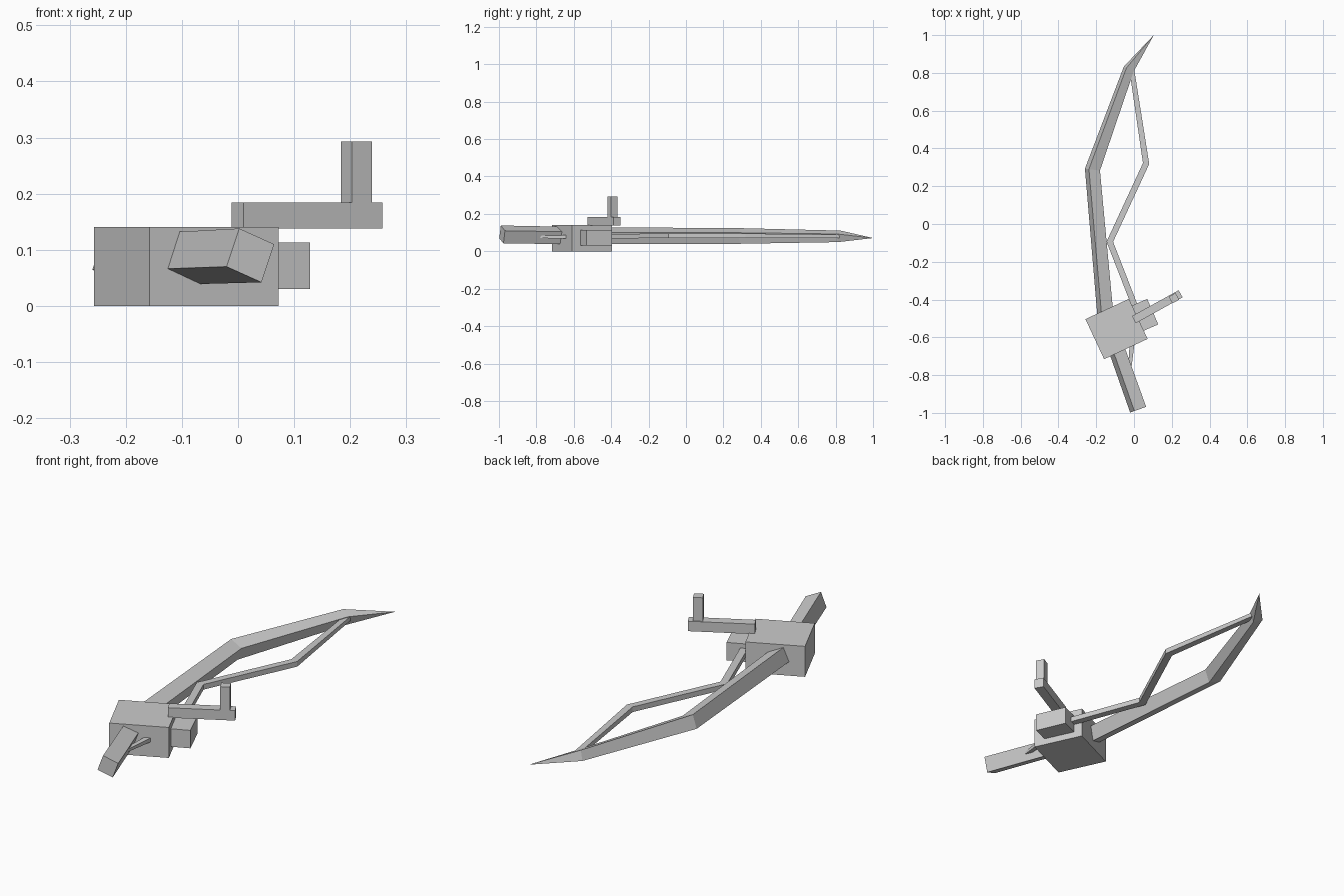
import bpy, bmesh, math
from mathutils import Vector, Matrix

cube = bpy.data.objects.get("Cube")
if cube:
    bpy.data.objects.remove(cube, do_unlink=True)

grey = bpy.data.materials.new("plain_grey")
grey.use_nodes = True
grey.diffuse_color = (0.6, 0.6, 0.6, 1)
bsdf = next(n for n in grey.node_tree.nodes if n.type == 'BSDF_PRINCIPLED')
bsdf.inputs["Base Color"].default_value = (0.6, 0.6, 0.6, 1)


def finish(name, bm):
    bmesh.ops.recalc_face_normals(bm, faces=bm.faces)
    mesh = bpy.data.meshes.new(name)
    bm.to_mesh(mesh)
    bm.free()
    mesh.materials.append(grey)
    obj = bpy.data.objects.new(name, mesh)
    bpy.context.scene.collection.objects.link(obj)
    return obj


def block(name, x, y, bottom, top, width, depth, degrees):
    """Box turned about the vertical axis."""
    bm = bmesh.new()
    place = (Matrix.Translation((x, y, (bottom + top) / 2))
             @ Matrix.Rotation(math.radians(degrees), 4, 'Z')
             @ Matrix.Diagonal((width, depth, top - bottom, 1)))
    bmesh.ops.create_cube(bm, size=1, matrix=place)
    return finish(name, bm)


def sweep(name, path, section):
    """Mitred bar along a path of (x, y, z, scale)."""
    bm = bmesh.new()
    pts = [Vector(p[:3]) for p in path]
    flat = [(b - a).to_2d().normalized() for a, b in zip(pts, pts[1:])]
    rings = []
    for i, p in enumerate(pts):
        before, after = flat[max(i - 1, 0)], flat[min(i, len(flat) - 1)]
        along = (before + after).normalized()
        side = Vector((along.y, -along.x, 0)) / along.dot(after)
        rings.append([bm.verts.new(p + (side * u + Vector((0, 0, v))) * path[i][3])
                      for u, v in section])
    for a, b in zip(rings, rings[1:]):
        for j in range(len(section)):
            k = (j + 1) % len(section)
            bm.faces.new((a[j], a[k], b[k], b[j]))
    bm.faces.new(rings[0])
    bm.faces.new(rings[-1])
    bmesh.ops.remove_doubles(bm, verts=bm.verts, dist=0.0005)
    return finish(name, bm)


# Handle and bent limb: one tilted square bar running to a point
tilted_square = [(-0.045, -0.02), (-0.021, 0.048), (0.045, 0.02), (0.021, -0.048)]
sweep("handle_and_limb", [
    (0.022, -0.983, 0.09, 1),
    (-0.15, -0.5, 0.083, 0.95),
    (-0.22, 0.288, 0.082, 0.87),
    (-0.028, 0.82, 0.08, 0.64),
    (0.105, 1.0, 0.071, 0.005)], tilted_square)

# Thin zigzag rod beside the limb
thin_bar = [(-0.016, -0.012), (-0.016, 0.012), (0.016, 0.012), (0.016, -0.012)]
sweep("thin_rod", [
    (-0.025, -0.79, 0.077, 0.5),
    (-0.01, -0.63, 0.077, 0.8),
    (0.03, -0.5, 0.08, 1),
    (-0.128, -0.094, 0.083, 1),
    (0.064, 0.32, 0.083, 1),
    (-0.012, 0.82, 0.08, 0.8)], thin_bar)

# Gear housing, side block and crank
block("housing", -0.0925, -0.556, 0, 0.141, 0.254, 0.234, 25)
block("side_block", 0.044, -0.488, 0.03, 0.113, 0.12, 0.147, 23.5)
block("crank_arm", 0.123, -0.438, 0.138, 0.184, 0.283, 0.043, 29)
block("crank_grip", 0.2115, -0.393, 0.184, 0.293, 0.041, 0.04, 29)
